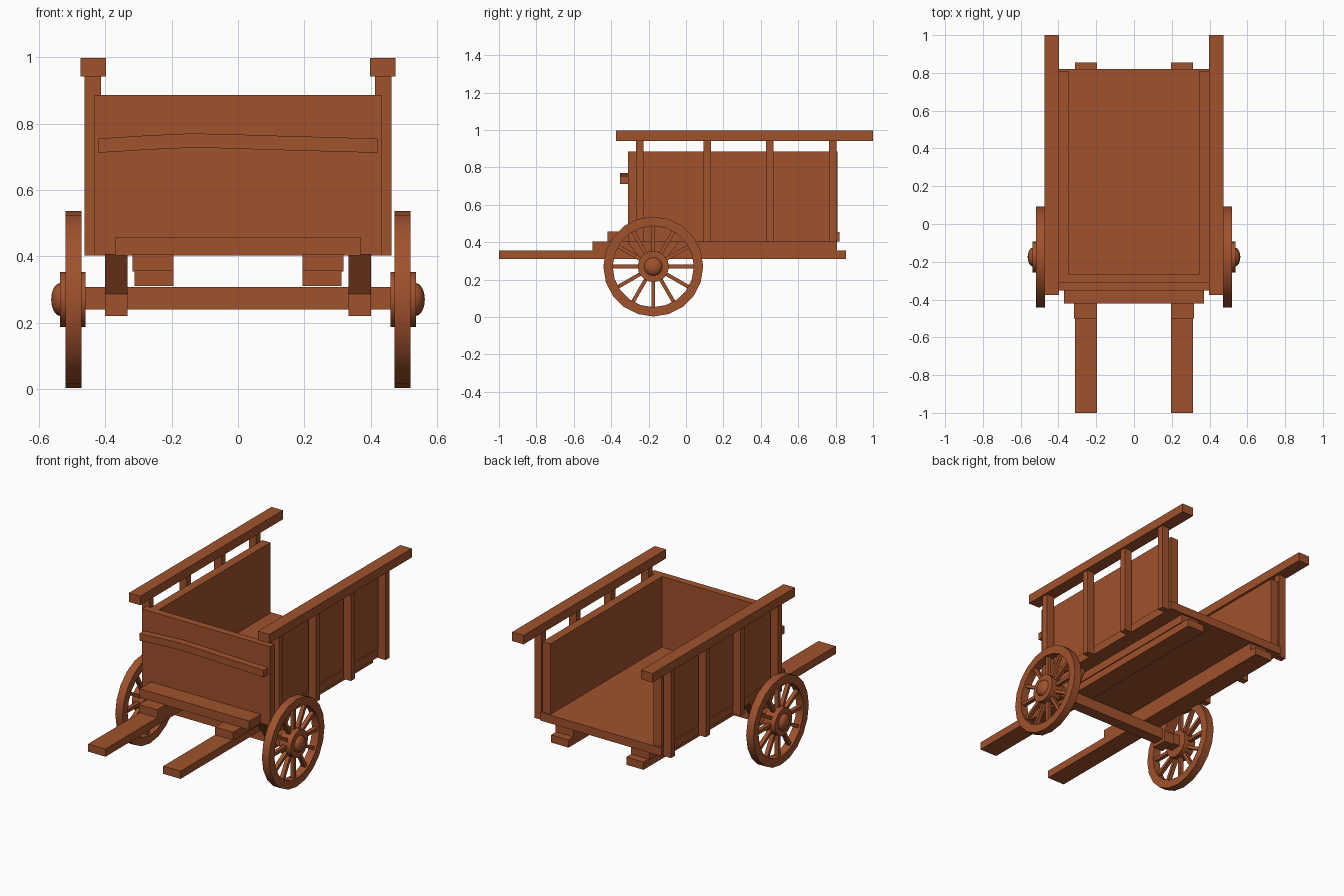
import bpy, bmesh, math
from mathutils import Matrix, Vector

if "Cube" in bpy.data.objects:
    bpy.data.objects.remove(bpy.data.objects["Cube"])

wood = bpy.data.materials.new("wood")
wood.diffuse_color = (0.352, 0.084, 0.026, 1)
wood.use_nodes = True
wood.node_tree.nodes["Principled BSDF"].inputs["Base Color"].default_value = wood.diffuse_color


def finish(name, bm, smooth=False):
    bmesh.ops.recalc_face_normals(bm, faces=bm.faces[:])
    mesh = bpy.data.meshes.new(name)
    bm.to_mesh(mesh)
    bm.free()
    mesh.materials.append(wood)
    if smooth:
        mesh.shade_smooth()
        mesh.set_sharp_from_angle(angle=math.radians(35))
    obj = bpy.data.objects.new(name, mesh)
    bpy.context.collection.objects.link(obj)
    return obj


def add_box(bm, lo, hi, rot=Matrix()):
    lo, hi = Vector(lo), Vector(hi)
    size = [abs(v) for v in hi - lo]
    m = rot @ Matrix.Translation((lo + hi) / 2) @ Matrix.Diagonal((*size, 1))
    bmesh.ops.create_cube(bm, size=1, matrix=m)


def box(name, lo, hi):
    bm = bmesh.new()
    add_box(bm, lo, hi)
    return finish(name, bm)


def prism(name, points, offset):
    """Extrude a closed outline of 3D points along an offset."""
    bm = bmesh.new()
    face = bm.faces.new([bm.verts.new(p) for p in points])
    ext = bmesh.ops.extrude_face_region(bm, geom=[face])["geom"]
    bmesh.ops.translate(bm, vec=offset,
                        verts=[g for g in ext if isinstance(g, bmesh.types.BMVert)])
    if face.is_valid and all(len(e.link_faces) < 2 for e in face.edges):
        bm.faces.new(face.verts)
    return finish(name, bm)


def lathe(name, profile, side, steps=20, closed=False):
    """Revolve (x, radius) points about the wheel axis."""
    bm = bmesh.new()
    verts = [bm.verts.new((side * x, WY, WZ + r)) for x, r in profile]
    edges = [bm.edges.new(p) for p in zip(verts, verts[1:])]
    if closed:
        edges.append(bm.edges.new((verts[-1], verts[0])))
    bmesh.ops.spin(bm, geom=verts + edges, cent=(0, WY, WZ), axis=(1, 0, 0),
                   angle=2 * math.pi, steps=steps, use_duplicate=False)
    bmesh.ops.remove_doubles(bm, verts=bm.verts[:], dist=1e-4)
    return finish(name, bm, True)


WY, WZ, WR = -0.175, 0.27, 0.267   # wheel centre and radius

# Floor, front ledge and front panel
box("floor", (-0.41, -0.31, 0.405), (0.41, 0.82, 0.455))
box("front_ledge", (-0.37, -0.42, 0.403), (0.37, -0.29, 0.457))
box("front_panel", (-0.432, -0.31, 0.402), (0.432, -0.265, 0.886))

# Gently bowed strip across the front
bow = [(-0.42, 0.755), (-0.28, 0.764), (-0.15, 0.77), (-0.06, 0.769),
       (0.13, 0.763), (0.42, 0.755)]
outline = [(x, -0.31, z) for x, z in bow] + [(x, -0.31, z - 0.043) for x, z in reversed(bow)]
prism("front_strip", outline, (0, -0.043, 0))

# Axle between the wheels
box("axle", (-0.47, WY - 0.035, 0.24), (0.47, WY + 0.035, 0.308))

for side, label in ((-1, "left"), (1, "right")):
    s = side
    # Side panel, top rail and posts
    box(label + "_side_panel", (s * 0.348, -0.27, 0.45), (s * 0.402, 0.81, 0.886))
    box(label + "_top_rail", (s * 0.397, -0.375, 0.942), (s * 0.474, 1.0, 0.997))
    for i, y in enumerate((-0.246, 0.113, 0.449, 0.784)):
        box(f"{label}_post_{i + 1}", (s * 0.412, y - 0.02, 0.402), (s * 0.462, y + 0.02, 0.945))

    # Long shaft and the bearer above it
    box(label + "_shaft", (s * 0.195, -1.0, 0.31), (s * 0.312, 0.855, 0.357))
    box(label + "_bearer", (s * 0.195, -0.5, 0.355), (s * 0.318, 0.807, 0.405))

    # Flared axle bracket
    half = [(0.05, 0.22), (0.05, 0.287), (0.14, 0.405)]
    side_view = [(WY + y, z) for y, z in half] + [(WY - y, z) for y, z in reversed(half)]
    prism(label + "_axle_bracket", [(s * 0.333, y, z) for y, z in side_view], (s * 0.067, 0, 0))

    # Wheel rim, hub and domed cap
    lathe(label + "_wheel_rim", [(0.471, 0.217), (0.471, WR), (0.52, WR), (0.52, 0.217)],
          s, closed=True)
    lathe(label + "_hub", [(0.459, 0), (0.459, 0.083), (0.537, 0.083), (0.537, 0)], s)
    dome = [(0.535 + 0.028 * math.sin(a), 0.05 * math.cos(a))
            for a in (i * math.pi / 8 for i in range(4))]
    lathe(label + "_hub_cap", dome + [(0.563, 0)], s, steps=16)

    # Twelve spokes
    bm = bmesh.new()
    for i in range(12):
        turn = Matrix.Translation((0, WY, WZ)) @ Matrix.Rotation(i * math.pi / 6, 4, "X")
        add_box(bm, (s * 0.484, -0.01, 0.07), (s * 0.508, 0.01, 0.222), turn)
    finish(label + "_spokes", bm)
